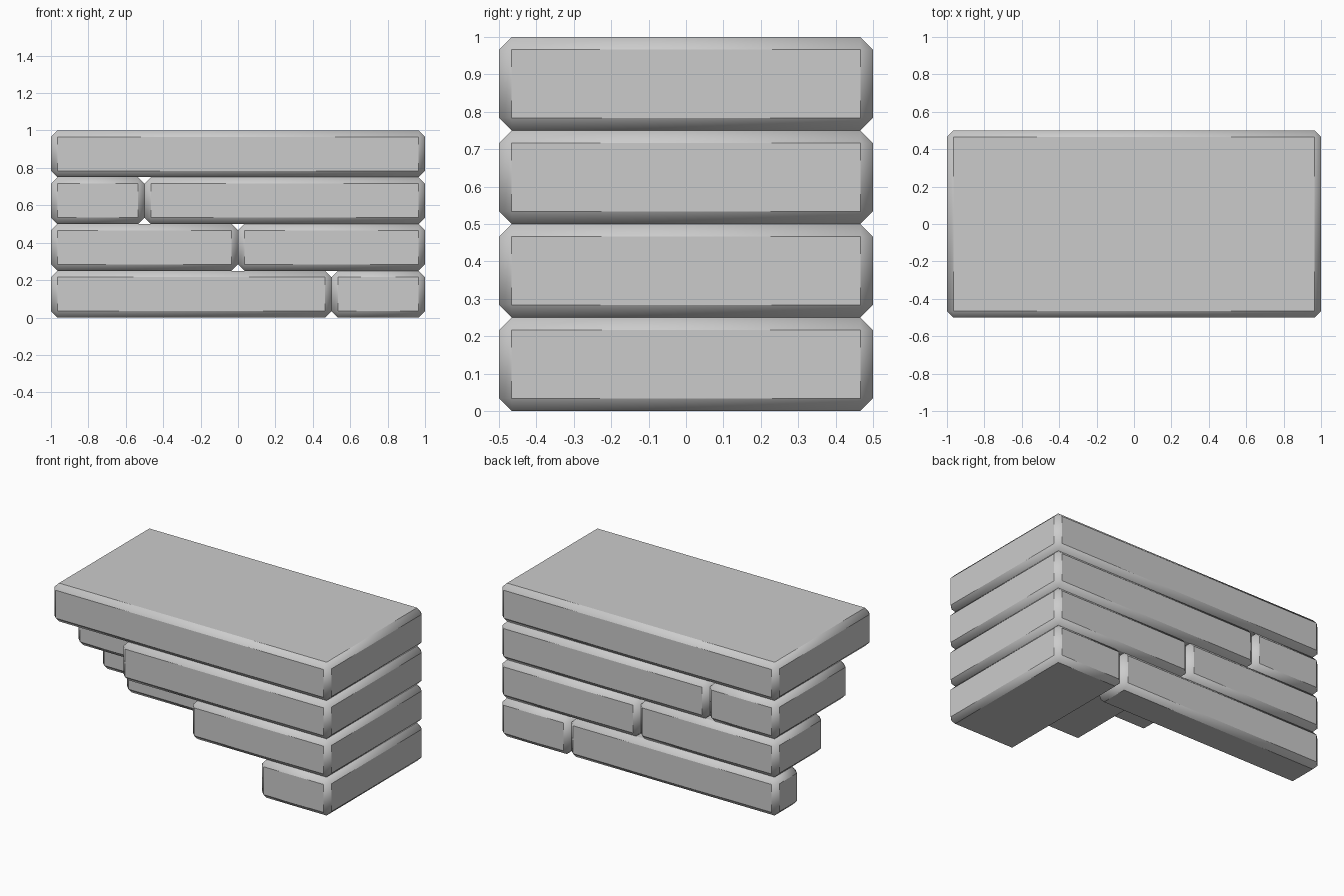
import bpy, bmesh
from math import radians

if "Cube" in bpy.data.objects:
    bpy.data.objects.remove(bpy.data.objects["Cube"])

BEVEL = 0.034
H = 0.25


def block(name, x0, x1, y0, y1, z0):
    """Chamfered box spanning the given extents, one course high."""
    bm = bmesh.new()
    bmesh.ops.create_cube(bm, size=1)
    for v in bm.verts:
        v.co.x = x0 if v.co.x < 0 else x1
        v.co.y = y0 if v.co.y < 0 else y1
        v.co.z = z0 if v.co.z < 0 else z0 + H
    bmesh.ops.bevel(bm, geom=bm.edges[:], offset=BEVEL, segments=1,
                    affect='EDGES', clamp_overlap=True)
    bmesh.ops.recalc_face_normals(bm, faces=bm.faces[:])
    mesh = bpy.data.meshes.new(name)
    bm.to_mesh(mesh)
    bm.free()
    ob = bpy.data.objects.new(name, mesh)
    bpy.context.collection.objects.link(ob)
    # chamfers blend into corner facets but stay sharp against flat faces
    bpy.ops.object.select_all(action='DESELECT')
    ob.select_set(True)
    bpy.context.view_layer.objects.active = ob
    bpy.ops.object.shade_smooth_by_angle(angle=radians(40))
    return ob


# Full top slab
block("top_slab", -1, 1, -0.5, 0.5, 3 * H)

# Lower courses: full-depth right block, back strip on the left, stepping inward
for i in range(3):
    split = 0.5 - 0.5 * i
    front = 0.25 - 0.25 * i
    block(f"right_block_{i + 1}", split, 1, -0.5, 0.5, i * H)
    block(f"back_block_{i + 1}", -1, split, front, 0.5, i * H)
